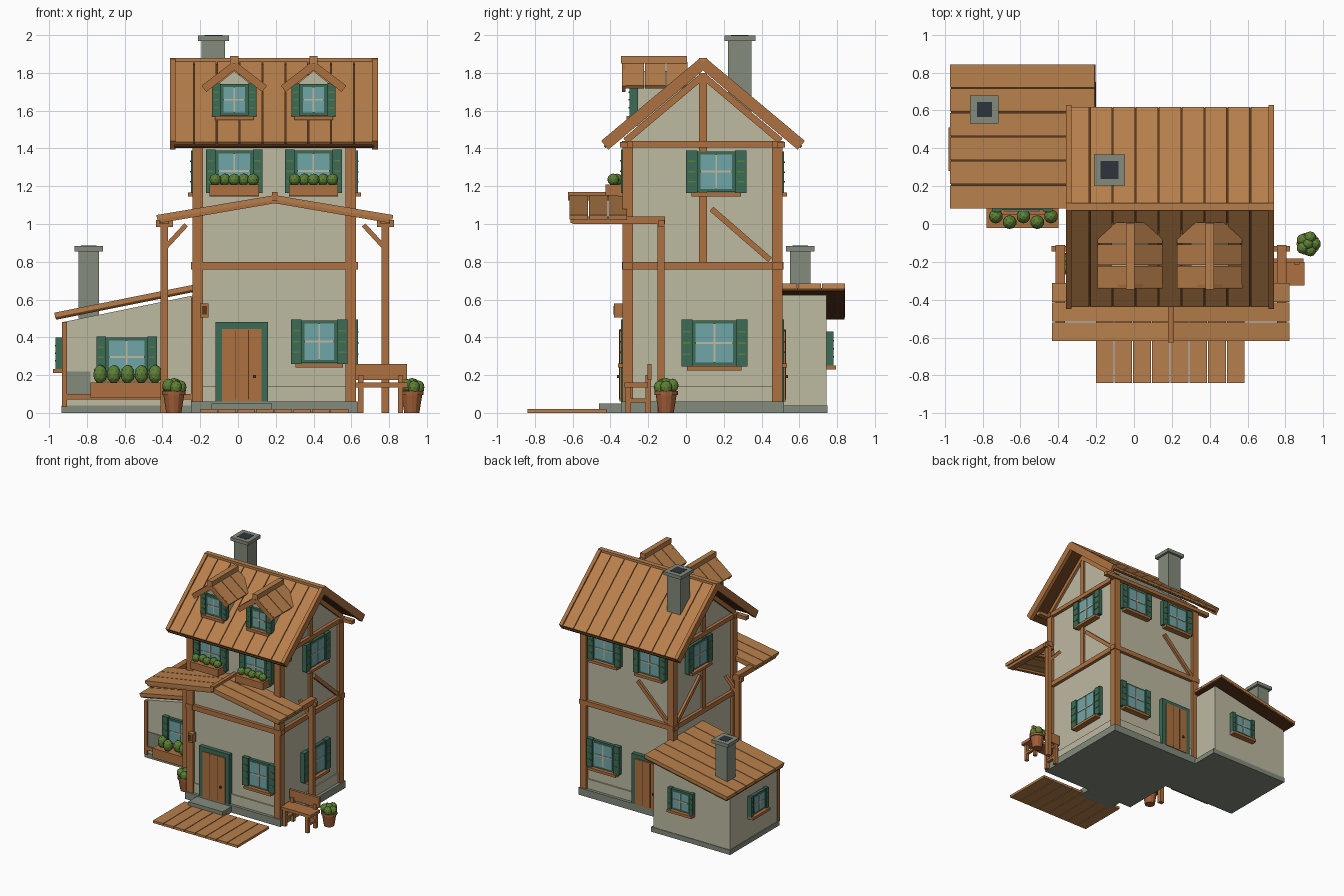
import bpy, bmesh, math
from mathutils import Matrix, Vector

cube = bpy.data.objects.get("Cube")
if cube:
    bpy.data.objects.remove(cube)


def material(name, r, g, b):
    lin = [(c / 255) ** 2.2 for c in (r, g, b)] + [1]
    m = bpy.data.materials.new(name)
    m.use_nodes = True
    m.diffuse_color = lin
    m.node_tree.nodes["Principled BSDF"].inputs["Base Color"].default_value = lin
    return m


PLASTER = material("plaster", 188, 184, 160)
PLANK = material("roof plank", 182, 126, 77)
TIMBER = material("timber", 172, 113, 66)
DARK = material("dark wood", 92, 58, 32)
TEAL = material("teal paint", 62, 106, 88)
GLASS = material("glass", 112, 164, 166)
STONE = material("stone", 130, 138, 122)
SOOT = material("soot", 50, 56, 64)
LEAF = material("leaf green", 94, 128, 56)
CLAY = material("clay", 160, 94, 58)


def finish(name, bm, mat):
    bmesh.ops.recalc_face_normals(bm, faces=bm.faces)
    me = bpy.data.meshes.new(name)
    bm.to_mesh(me)
    bm.free()
    me.materials.append(mat)
    ob = bpy.data.objects.new(name, me)
    bpy.context.collection.objects.link(ob)
    return ob


def box(name, x, y, z, mat, frame=Matrix()):
    """Box from (low, high) ranges, placed in a frame."""
    bm = bmesh.new()
    size = Matrix.Diagonal((x[1] - x[0], y[1] - y[0], z[1] - z[0], 1))
    mid = Matrix.Translation([(r[0] + r[1]) / 2 for r in (x, y, z)])
    bmesh.ops.create_cube(bm, size=1, matrix=frame @ mid @ size)
    return finish(name, bm, mat)


def beam(name, p, q, w, h, mat=TIMBER):
    """Bar from p to q: w wide sideways, h thick upward."""
    p, q = Vector(p), Vector(q)
    d = (q - p).normalized()
    side = d.cross(Vector((0, 0, 1)))
    side = side.normalized() if side.length > 1e-4 else Vector((1, 0, 0))
    frame = Matrix((d, side, side.cross(d))).transposed().to_4x4()
    frame.translation = (p + q) / 2
    half = (q - p).length / 2
    box(name, (-half, half), (-w / 2, w / 2), (-h / 2, h / 2), mat, frame)


def prism(name, outline, axis, lo, hi, mat):
    """Outline extruded along x or y."""
    bm = bmesh.new()
    pts = [(lo, a, b) if axis == "x" else (a, lo, b) for a, b in outline]
    face = bm.faces.new([bm.verts.new(p) for p in pts])
    moved = bmesh.ops.extrude_face_region(bm, geom=[face])["geom"]
    step = Vector((hi - lo, 0, 0) if axis == "x" else (0, hi - lo, 0))
    bmesh.ops.translate(bm, vec=step, verts=[v for v in moved if isinstance(v, bmesh.types.BMVert)])
    finish(name, bm, mat)


def bush(x, y, z, r, tall=1.0):
    bm = bmesh.new()
    bmesh.ops.create_icosphere(bm, subdivisions=2, radius=r,
                               matrix=Matrix.Translation((x, y, z)) @ Matrix.Diagonal((1, 1, tall, 1)))
    finish("bush", bm, LEAF)


def place(x, y, turn):
    return Matrix.Translation((x, y, 0)) @ Matrix.Rotation(math.radians(turn), 4, "Z")


def window(frame, z0, z1, w, shutter=0.06, sill=True):
    """Window facing local -y; w is half the width of the glazed part."""
    box("window_frame", (-w, w), (-0.025, 0.01), (z0, z1), TEAL, frame)
    g, a, b = w - 0.016, z0 + 0.016, z1 - 0.016
    box("window_glass", (-g, g), (-0.029, 0), (a, b), GLASS, frame)
    box("window_bar", (-0.005, 0.005), (-0.034, 0), (a, b), PLASTER, frame)
    mid = (a + b) / 2
    box("window_bar", (-g, g), (-0.034, 0), (mid - 0.005, mid + 0.005), PLASTER, frame)
    for s in (-1, 1):
        edge = sorted((s * w, s * (w + shutter)))
        box("shutter", edge, (-0.035, 0.01), (z0 - 0.005, z1 + 0.005), TEAL, frame)
        for k in (0.25, 0.5, 0.75):
            h = z0 + (z1 - z0) * k
            box("shutter_slat", (edge[0] + 0.01, edge[1] - 0.01), (-0.039, 0), (h - 0.004, h + 0.004), LEAF, frame)
    if sill:
        box("window_sill", (-w - 0.03, w + 0.03), (-0.05, 0.01), (z0 - 0.025, z0 - 0.003), TIMBER, frame)


def door(frame):
    box("door_frame", (-0.14, 0.14), (-0.035, 0.01), (0.06, 0.48), TEAL, frame)
    box("door_panel", (-0.105, 0.105), (-0.042, 0), (0.06, 0.445), TIMBER, frame)
    for x in (-0.035, 0.035):
        box("door_groove", (x - 0.002, x + 0.002), (-0.044, 0), (0.07, 0.44), DARK, frame)
    box("door_knob", (0.06, 0.075), (-0.055, 0), (0.185, 0.2), DARK, frame)


FRONT, BACK, LEFT, RIGHT = -0.31, 0.485, 0.6, -0.215
RIDGE = 0.09

# House body, base and skirt
prism("house_walls", [(FRONT, 0.02), (BACK, 0.02), (BACK, 1.46), (RIDGE, 1.8), (FRONT, 1.46)], "x", RIGHT, LEFT, PLASTER)
box("house_base", (-0.25, 0.635), (-0.345, 0.52), (0, 0.06), STONE)
box("house_skirt", (-0.225, 0.61), (-0.32, 0.495), (0.06, 0.14), PLASTER)
box("door_step", (-0.14, 0.18), (-0.46, -0.33), (0, 0.05), STONE)

# Timber frame
for x in (-0.213, 0.598):
    for y in (-0.308, 0.483):
        box("corner_post", (x - 0.028, x + 0.028), (y - 0.028, y + 0.028), (0.06, 1.42), TIMBER)
for z0, z1 in ((0.76, 0.8), (1.405, 1.44)):
    for y in (-0.31, 0.485):
        box("wall_beam", (-0.25, 0.635), (y - 0.027, y + 0.027), (z0, z1), TIMBER)
    for x in (-0.215, 0.6):
        box("wall_beam", (x - 0.027, x + 0.027), (-0.34, 0.515), (z0, z1), TIMBER)
for y in (-0.33, 0.505):
    box("eave_beam", (-0.34, 0.72), (y - 0.02, y + 0.02), (1.405, 1.435), TIMBER)
for x, turn in ((LEFT, 90), (RIGHT, -90)):
    beam("gable_post", (x, RIDGE, 0.8), (x, RIDGE, 1.8), 0.035, 0.04)
    beam("wall_brace", (x, 0.135, 1.08), (x, 0.445, 0.81), 0.04, 0.03)
    for s in (-1, 1):
        beam("gable_rafter", (x, RIDGE + s * 0.41, 1.44), (x, RIDGE, 1.785), 0.04, 0.035)
    window(place(x, 0.16, turn), 1.17, 1.385, 0.1)
window(place(LEFT, 0.15, 90), 0.25, 0.49, 0.115)
beam("wall_brace", (0.1, BACK, 1.09), (-0.18, BACK, 0.81), 0.04, 0.03)

# Front and back openings
for x in (-0.02, 0.4):
    window(place(x, FRONT, 0), 1.17, 1.39, 0.1, 0.05)
    window(place(x, BACK, 180), 1.17, 1.38, 0.1, 0.05)
    box("flower_box", (x - 0.13, x + 0.13), (-0.425, -0.33), (1.15, 1.21), TIMBER)
    for i in range(5):
        bush(x + (i - 2) * 0.05, -0.385 + 0.02 * (i % 2), 1.235, 0.032)
window(place(0.43, FRONT, 0), 0.265, 0.49, 0.095, 0.055)
window(place(0.41, BACK, 180), 0.265, 0.49, 0.1, 0.05)
door(place(0.02, FRONT, 0))
door(place(-0.0, BACK, 180))
box("wall_lantern", (-0.2, -0.155), (-0.38, -0.335), (0.505, 0.58), TIMBER)
box("lantern_pane", (-0.19, -0.165), (-0.384, -0.34), (0.52, 0.565), DARK)

# Main roof: nine planks on each slope over a dark lining
for s in (-1, 1):
    eave, top = (RIDGE + s * 0.52, 1.425), (RIDGE, 1.86)
    beam("roof_lining", (0.19, eave[0], eave[1] - 0.017), (0.19, top[0], top[1] - 0.017), 1.06, 0.015, DARK)
    for i in range(9):
        x = -0.355 + (i + 0.5) * 1.09 / 9
        beam("roof_plank", (x, *eave), (x, *top), 1.09 / 9 - 0.006, 0.025, PLANK)
    for x in (-0.345, 0.725):
        beam("barge_board", (x, eave[0], eave[1] - 0.008), (x, top[0], top[1] - 0.008), 0.03, 0.06)
box("roof_ridge", (-0.36, 0.74), (RIDGE - 0.02, RIDGE + 0.02), (1.845, 1.878), PLANK)

# Dormers
for x in (-0.02, 0.4):
    prism("dormer_walls", [(x - 0.1, 1.52), (x + 0.1, 1.52), (x + 0.1, 1.73), (x, 1.81), (x - 0.1, 1.73)],
          "y", -0.27, 0.05, PLASTER)
    window(place(x, -0.265, 0), 1.575, 1.74, 0.072, 0.045)
    for s in (-1, 1):
        for i in range(3):
            y = -0.335 + (i + 0.5) * 0.345 / 3
            beam("dormer_plank", (x + s * 0.165, y, 1.725), (x, y, 1.85), 0.345 / 3 - 0.005, 0.022, PLANK)
        beam("dormer_barge", (x + s * 0.16, -0.33, 1.715), (x, -0.33, 1.84), 0.02, 0.04)
    box("dormer_ridge", (x - 0.022, x + 0.022), (-0.345, 0.005), (1.85, 1.89), PLANK)


# Chimneys
def chimney(x, y, z0, z1, r):
    box("chimney_shaft", (x - r, x + r), (y - r, y + r), (z0, z1 - 0.02), STONE)
    box("chimney_rim", (x - r - 0.02, x + r + 0.02), (y - r - 0.02, y + r + 0.02), (z1 - 0.03, z1 - 0.002), STONE)
    box("chimney_flue", (x - r + 0.015, x + r - 0.015), (y - r + 0.015, y + r - 0.015), (z1 - 0.02, z1), SOOT)


chimney(-0.13, 0.285, 1.55, 2.0, 0.062)
chimney(-0.79, 0.605, 0.5, 0.885, 0.055)

# Side annex with a lean-to roof
prism("annex_walls", [(-0.93, 0.01), (-0.22, 0.01), (-0.22, 0.625), (-0.93, 0.48)], "y", 0.1, 0.745, PLASTER)
box("annex_base", (-0.935, -0.2), (0.095, 0.75), (0, 0.04), STONE)
box("annex_sill_beam", (-0.93, -0.24), (0.085, 0.12), (0.07, 0.1), TIMBER)
for x, z in ((-0.918, 0.48), (-0.235, 0.61)):
    box("annex_post", (x - 0.014, x + 0.014), (0.085, 0.12), (0.03, z), TIMBER)
box("annex_stone_patch", (-0.905, -0.78), (0.094, 0.11), (0.1, 0.22), STONE)
beam("annex_lining", (-0.965, 0.465, 0.5), (-0.205, 0.465, 0.653), 0.75, 0.014, DARK)
for i in range(6):
    y = 0.08 + (i + 0.5) * 0.765 / 6
    beam("annex_plank", (-0.97, y, 0.518), (-0.205, y, 0.672), 0.765 / 6 - 0.006, 0.025, PLANK)
window(place(-0.59, 0.1, 0), 0.19, 0.4, 0.11, 0.05)
window(place(-0.49, 0.745, 180), 0.255, 0.425, 0.085, 0.03)
window(place(-0.93, 0.395, -90), 0.235, 0.395, 0.085, 0.03)
box("flower_box", (-0.78, -0.4), (-0.02, 0.085), (0.08, 0.16), TIMBER)
for i in range(5):
    bush(-0.73 + i * 0.073, 0.025 + 0.015 * (-1) ** i, 0.205, 0.037, 1.35)

# Porch roof, posts and braces
for s in (-1, 1):
    for i in range(3):
        y = -0.62 + (i + 0.5) * 0.31 / 3
        beam("porch_plank", (0.195 + s * 0.625, y, 1.035), (0.195, y, 1.14), 0.31 / 3 - 0.005, 0.025, PLANK)
    for y in (-0.6, -0.33):
        beam("porch_rafter", (0.195 + s * 0.61, y, 1.02), (0.195, y, 1.125), 0.025, 0.03)
    x = 0.195 + s * 0.585
    box("porch_beam", (x - 0.025, x + 0.025), (-0.6, -0.11), (1.0, 1.04), TIMBER)
    box("porch_cross_beam", (x - 0.045, x + 0.045), (-0.145, -0.115), (0.985, 1.02), TIMBER)
    box("porch_post", (x - 0.02, x + 0.02), (-0.15, -0.115), (0, 1.01), TIMBER)
    beam("porch_brace", (x, -0.132, 0.87), (x - s * 0.115, -0.132, 0.995), 0.025, 0.025)
box("porch_ridge", (0.18, 0.21), (-0.625, -0.31), (1.125, 1.17), TIMBER)

# Boardwalk
for i in range(8):
    x = -0.205 + i * 0.099
    box("walk_plank", (x + 0.003, x + 0.096), (-0.84, -0.42), (0, 0.02), PLANK)

# Bench
box("bench_seat", (0.62, 0.9), (-0.325, -0.2), (0.135, 0.16), TIMBER)
box("bench_back", (0.62, 0.895), (-0.205, -0.183), (0.175, 0.26), TIMBER)
for x in (0.65, 0.86):
    box("bench_rail", (x - 0.012, x + 0.012), (-0.31, -0.2), (0.055, 0.075), TIMBER)
    for y in (-0.305, -0.2):
        box("bench_leg", (x - 0.014, x + 0.014), (y - 0.014, y + 0.014), (0, 0.2 if y > -0.25 else 0.14), TIMBER)

# Potted plants
for x, y in ((0.92, -0.105), (-0.34, -0.21)):
    bm = bmesh.new()
    bmesh.ops.create_cone(bm, cap_ends=True, segments=12, radius1=0.04, radius2=0.056, depth=0.1,
                          matrix=Matrix.Translation((x, y, 0.05)))
    bmesh.ops.create_cone(bm, cap_ends=True, segments=12, radius1=0.062, radius2=0.062, depth=0.02,
                          matrix=Matrix.Translation((x, y, 0.105)))
    finish("plant_pot", bm, CLAY)
    for k in range(5):
        a = k * math.tau / 5
        bush(x + 0.036 * math.cos(a), y + 0.036 * math.sin(a), 0.135 + 0.01 * (k % 2), 0.032, 1.15)
    bush(x, y, 0.152, 0.03, 1.1)
